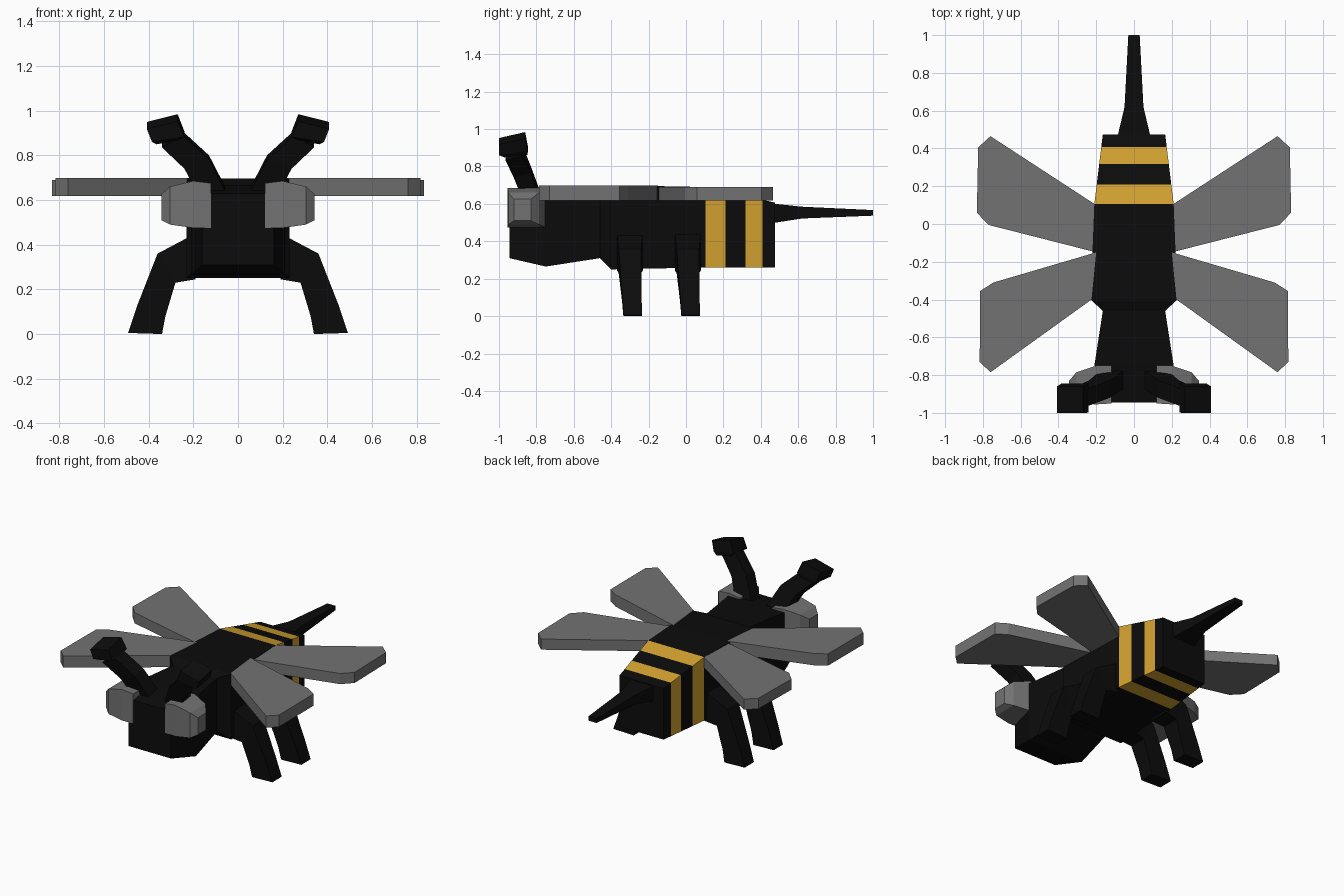
import bpy, bmesh
from mathutils import Vector

cube = bpy.data.objects.get("Cube")
if cube:
    bpy.data.objects.remove(cube, do_unlink=True)


def material(name, rgb):
    m = bpy.data.materials.new(name)
    m.use_nodes = True
    m.diffuse_color = (*rgb, 1)
    bsdf = m.node_tree.nodes["Principled BSDF"]
    bsdf.inputs["Base Color"].default_value = (*rgb, 1)
    bsdf.inputs["Roughness"].default_value = 0.8
    return m


BLACK = material("black", (0.0035, 0.0035, 0.0035))
YELLOW = material("yellow", (0.66, 0.36, 0.03))
GREY = material("grey", (0.17, 0.17, 0.17))


def loft(name, rings, mats):
    """Skin a list of equal-length point rings and cap both ends."""
    bm = bmesh.new()
    loops = [[bm.verts.new(p) for p in ring] for ring in rings]
    n = len(loops[0])
    for a, b in zip(loops, loops[1:]):
        for i in range(n):
            j = (i + 1) % n
            bm.faces.new((a[i], a[j], b[j], b[i]))
    bm.faces.new(loops[0])
    bm.faces.new(loops[-1])
    bmesh.ops.recalc_face_normals(bm, faces=bm.faces)
    mesh = bpy.data.meshes.new(name)
    bm.to_mesh(mesh)
    bm.free()
    for m in mats:
        mesh.materials.append(m)
    obj = bpy.data.objects.new(name, mesh)
    bpy.context.collection.objects.link(obj)
    return obj


def pair(name, rings, mat):
    """Build a part on the left (+x) and its mirror on the right."""
    for side, s in (("left", 1), ("right", -1)):
        loft(f"{side}_{name}", [[(s * x, y, z) for x, y, z in r] for r in rings], [mat])


def section_y(y, hw, z0, z1):
    return [(-hw, y, z0), (hw, y, z0), (hw, y, z1), (-hw, y, z1)]


def section_x(x, y0, y1, z0, z1):
    return [(x, y0, z0), (x, y1, z0), (x, y1, z1), (x, y0, z1)]


# Head, neck and thorax, then the tapering abdomen cut at the stripe edges
sections = [(-0.945, 0.16, 0.31, 0.63), (-0.75, 0.21, 0.265, 0.665),
            (-0.46, 0.165, 0.31, 0.67), (-0.40, 0.23, 0.25, 0.695),
            (-0.15, 0.22, 0.255, 0.695)]
for y in (0.105, 0.21, 0.318, 0.408, 0.475):
    t = (y - 0.105) / 0.37
    sections.append((y, 0.21 - 0.045 * t, 0.26, 0.69 - 0.083 * t))
body = loft("body", [section_y(*s) for s in sections], [BLACK, YELLOW])
for f in body.data.polygons:
    y = f.center.y
    if abs(f.normal.y) < 0.9 and (0.105 < y < 0.21 or 0.318 < y < 0.408):
        f.material_index = 1

# Stinger
loft("stinger", [section_y(*s) for s in (
    (0.46, 0.088, 0.497, 0.602), (0.62, 0.05, 0.522, 0.585),
    (1.0, 0.03, 0.537, 0.567))], [BLACK])

# Eyes
pair("eye", [section_x(*s) for s in (
    (0.12, -0.95, -0.75, 0.475, 0.675), (0.20, -0.955, -0.75, 0.475, 0.685),
    (0.305, -0.95, -0.785, 0.49, 0.66), (0.343, -0.92, -0.83, 0.51, 0.625))], GREY)

# Wings: outlines extruded between a lower and an upper height
wings = {
    "rear_wing": [(0.20, -0.15), (0.20, 0.10), (0.76, 0.465),
                  (0.825, 0.405), (0.832, 0.06), (0.77, -0.005)],
    "front_wing": [(0.20, -0.15), (0.225, -0.40), (0.76, -0.785),
                   (0.817, -0.73), (0.815, -0.355), (0.745, -0.31)],
}
for name, outline in wings.items():
    top = 0.69 if name == "rear_wing" else 0.698
    pair(name, [[(x, y, z) for x, y in outline] for z in (0.618, top)], GREY)

# Legs: (outer x, z), (inner x, z), y shift, half depth at each joint
joints = [((0.19, 0.45), (0.19, 0.245), 0.0, 0.07),
          ((0.36, 0.36), (0.28, 0.23), 0.0, 0.06),
          ((0.45, 0.13), (0.325, 0.08), 0.01, 0.052),
          ((0.492, 0.005), (0.34, 0.0), 0.015, 0.05)]
for name, yc in (("front_leg", -0.30), ("rear_leg", 0.01)):
    pair(name, [[(o[0], yc + d - h, o[1]), (o[0], yc + d + h, o[1]),
                 (i[0], yc + d + h, i[1]), (i[0], yc + d - h, i[1])]
                for o, i, d, h in joints], BLACK)


def slanted(inner, outer, y, half, tilt=0.0):
    """Four-point section across an antenna, tilted along y."""
    (x0, z0), (x1, z1) = inner, outer
    return [(x0, y - half, z0 - tilt), (x1, y - half, z1 - tilt),
            (x1, y + half, z1 + tilt), (x0, y + half, z0 + tilt)]


# Antenna stalks and their blocky tips
pair("antenna_stalk", [
    slanted((0.05, 0.635), (0.17, 0.62), -0.82, 0.048, 0.01),
    slanted((0.13, 0.79), (0.24, 0.75), -0.875, 0.046, 0.01),
    slanted((0.25, 0.90), (0.34, 0.845), -0.92, 0.046, 0.01)], BLACK)
pair("antenna_tip", [
    slanted((0.265, 0.875), (0.365, 0.855), -0.91, 0.062, 0.006),
    slanted((0.24, 0.895), (0.385, 0.872), -0.922, 0.077, 0.012),
    slanted((0.27, 0.968), (0.408, 0.933), -0.93, 0.07, 0.016)], BLACK)
